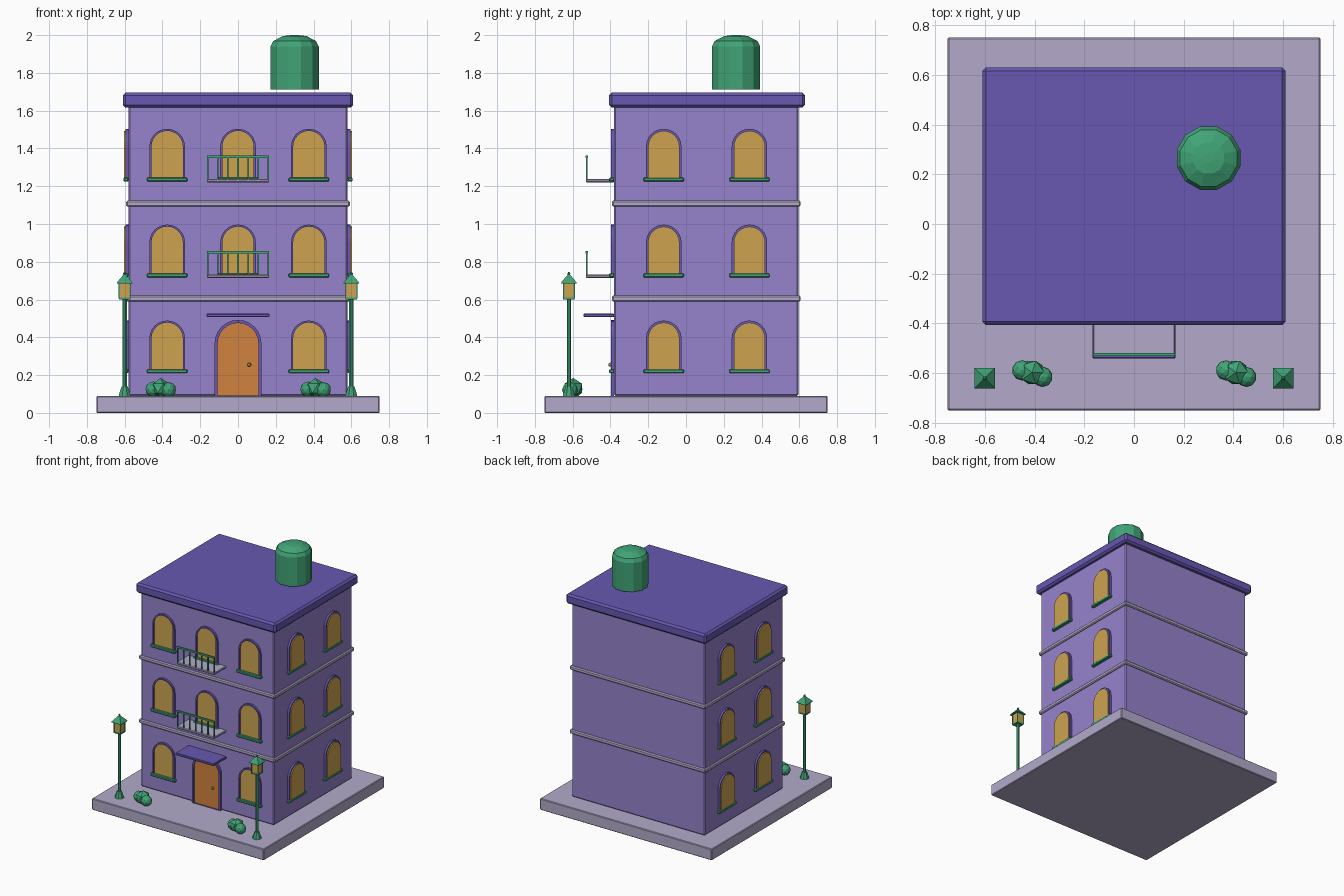
import bpy, bmesh, math
from mathutils import Matrix, Vector

if "Cube" in bpy.data.objects:
    bpy.data.objects.remove(bpy.data.objects["Cube"])


def material(name, r, g, b):
    lin = [(c / 255 / 12.92) if c < 11 else ((c / 255 + 0.055) / 1.055) ** 2.4 for c in (r, g, b)]
    m = bpy.data.materials.new(name)
    m.use_nodes = True
    m.diffuse_color = (*lin, 1)
    m.node_tree.nodes["Principled BSDF"].inputs["Base Color"].default_value = (*lin, 1)
    return m


WALL = material("lilac wall", 150, 130, 204)
TRIM = material("violet trim", 104, 88, 178)
STONE = material("pale stone", 179, 170, 203)
GLOW = material("amber glass", 205, 164, 80)
WOOD = material("orange wood", 208, 132, 62)
GREEN = material("green", 64, 164, 118)
FRONT, BACK, SIDE = -0.38, 0.595, 0.58
GROUND = 0.09


def finish(name, bm, mat, matrix=Matrix(), bevel=0):
    bmesh.ops.recalc_face_normals(bm, faces=bm.faces)
    mesh = bpy.data.meshes.new(name)
    bm.to_mesh(mesh)
    bm.free()
    mesh.materials.append(mat)
    ob = bpy.data.objects.new(name, mesh)
    ob.matrix_world = matrix
    bpy.context.collection.objects.link(ob)
    if bevel:
        mod = ob.modifiers.new("soft edges", "BEVEL")
        mod.width, mod.segments = bevel, 1
    return ob


def box(name, x, y, z, mat, bevel=0, matrix=Matrix()):
    """Box spanning the (low, high) pairs x, y and z."""
    bm = bmesh.new()
    bmesh.ops.create_cube(bm, size=1)
    for v in bm.verts:
        v.co = Vector([a + (b - a) * (c + 0.5) for (a, b), c in zip((x, y, z), v.co)])
    return finish(name, bm, mat, matrix, bevel)


def lathe(name, profile, sides, mat, at, turn=0.0):
    """Stack of rings from (radius, height) pairs, capped at both ends."""
    bm = bmesh.new()
    rings = []
    for r, z in profile:
        angles = [turn + math.tau * i / sides for i in range(sides)]
        rings.append([bm.verts.new((r * math.cos(a), r * math.sin(a), z)) for a in angles])
    for low, high in zip(rings, rings[1:]):
        for i in range(sides):
            j = (i + 1) % sides
            bm.faces.new((low[i], low[j], high[j], high[i]))
    bm.faces.new(rings[0])
    bm.faces.new(rings[-1])
    return finish(name, bm, mat, Matrix.Translation(at))


def arch_points(half, bottom, top, steps=12):
    spring = top - half
    pts = [(-half, bottom), (half, bottom)]
    for i in range(steps + 1):
        a = math.pi * i / steps
        pts.append((half * math.cos(a), spring + half * math.sin(a)))
    return pts


def arch_panel(name, half, bottom, top, depth, mat, matrix):
    bm = bmesh.new()
    face = bm.faces.new([bm.verts.new((u, 0, v)) for u, v in arch_points(half, bottom, top)])
    out = bmesh.ops.extrude_face_region(bm, geom=[face])["geom"]
    moved = [g for g in out if isinstance(g, bmesh.types.BMVert)]
    bmesh.ops.translate(bm, vec=(0, -depth, 0), verts=moved)
    return finish(name, bm, mat, matrix)


def arch_frame(name, half, bottom, top, width, sill, depth, mat, matrix):
    bm = bmesh.new()
    outer = arch_points(half, bottom, top)
    inner = arch_points(half - width, bottom + sill, top - width)
    loops = [[bm.verts.new((u, d, v)) for u, v in pts]
             for pts, d in ((outer, 0), (outer, -depth), (inner, -depth), (inner, 0))]
    n = len(outer)
    for k in range(4):
        a, b = loops[k], loops[(k + 1) % 4]
        for i in range(n):
            j = (i + 1) % n
            bm.faces.new((a[i], a[j], b[j], b[i]))
    return finish(name, bm, mat, matrix)


def window(name, z, matrix, glass_depth):
    """Arched window whose sill top is at height z."""
    arch_frame(name + "_frame", 0.094, z, z + 0.267, 0.011, 0.006, 0.016, TRIM, matrix)
    arch_panel(name + "_glass", 0.083, z, z + 0.256, glass_depth, GLOW, matrix)
    box(name + "_sill", (-0.107, 0.107), (-0.027, 0), (z - 0.012, z + 0.008), GREEN, 0.004, matrix)


# Ground slab and main block
box("pavement", (-0.75, 0.75), (-0.75, 0.75), (0, GROUND), STONE, 0.005)
box("building_walls", (-SIDE, SIDE), (FRONT, BACK), (GROUND, 1.64), WALL, 0.008)
box("roof_slab", (-0.61, 0.61), (FRONT - 0.027, BACK + 0.035), (1.617, 1.695), TRIM, 0.014)
for i, z in enumerate((0.605, 1.108)):
    box(f"floor_band_{i + 1}", (-0.592, 0.592), (FRONT - 0.012, BACK + 0.012),
        (z - 0.016, z + 0.016), STONE, 0.007)

# Windows on the front and both sides
for floor, z in enumerate((0.222, 0.73, 1.237)):
    for x in (-0.375, 0, 0.375):
        if x or floor:
            window(f"front_window_{floor + 1}", z, Matrix.Translation((x, FRONT, 0)), 0.008)
    for s, label in ((1, "left"), (-1, "right")):
        for y in (-0.118, 0.336):
            place = Matrix.Translation((s * SIDE, y, 0)) @ Matrix.Rotation(s * math.pi / 2, 4, "Z")
            window(f"{label}_window_{floor + 1}", z, place, 0.024)

# Door with canopy
door_at = Matrix.Translation((0, FRONT, 0))
arch_frame("door_frame", 0.124, GROUND, 0.492, 0.016, 0.003, 0.018, TRIM, door_at)
arch_panel("door", 0.108, GROUND, 0.476, 0.01, WOOD, door_at)
bm = bmesh.new()
bmesh.ops.create_icosphere(bm, subdivisions=2, radius=0.011)
finish("door_knob", bm, GLOW, Matrix.Translation((0.06, FRONT - 0.02, 0.255)))
box("door_canopy", (-0.167, 0.167), (-0.542, FRONT), (0.507, 0.526), TRIM, 0.004)

# Balconies with railings
for floor, z in enumerate((0.715, 1.22)):
    n = f"balcony_{floor + 1}"
    box(n + "_slab", (-0.165, 0.165), (-0.53, FRONT), (z, z + 0.017), STONE, 0.004)
    box(n + "_rail", (-0.165, 0.165), (-0.531, -0.519), (z + 0.13, z + 0.142), GREEN)
    for i in range(7):
        x = (i - 3) * 0.053
        box(n + "_baluster", (x - 0.004, x + 0.004), (-0.529, -0.521), (z + 0.01, z + 0.135), GREEN)

# Rooftop tank
lathe("roof_tank", [(0.132, 1.713), (0.132, 1.94), (0.118, 1.968), (0.065, 1.995), (0.02, 2.0)],
      12, GREEN, (0.3, 0.265, 0), math.pi / 12)

# Street lamps
for s in (-1, 1):
    at = Vector((s * 0.6, -0.62, 0))
    lathe("lamp_foot", [(0.034, GROUND), (0.03, 0.105), (0.018, 0.14)], 8, GREEN, at, math.pi / 8)
    lathe("lamp_post", [(0.012, 0.13), (0.012, 0.61)], 8, GREEN, at, math.pi / 8)
    quarter, root = math.pi / 4, math.sqrt(2)
    lathe("lamp_lantern", [(0.028 * root, 0.607), (0.028 * root, 0.69)], 4, GLOW, at, quarter)
    lathe("lamp_plate", [(0.03 * root, 0.6), (0.03 * root, 0.61)], 4, GREEN, at, quarter)
    for cx in (-0.028, 0.028):
        for cy in (-0.028, 0.028):
            lathe("lamp_corner", [(0.005, 0.605), (0.005, 0.69)], 4, GREEN, at + Vector((cx, cy, 0)), quarter)
    lathe("lamp_cap", [(0.041 * root, 0.685), (0.04 * root, 0.692), (0.008, 0.732)], 4, GREEN, at, quarter)
    lathe("lamp_finial", [(0.005, 0.728), (0.009, 0.737), (0.004, 0.746)], 6, GREEN, at)

# Bushes, each a cluster of faceted balls
for side in (-0.41, 0.41):
    for dx, dy, r, z, detail in ((-0.04, 0.008, 0.041, 0.125, 2), (0, 0, 0.055, 0.13, 1),
                                 (0.042, -0.018, 0.041, 0.122, 2)):
        bm = bmesh.new()
        bmesh.ops.create_icosphere(bm, subdivisions=detail, radius=r)
        finish("bush", bm, GREEN, Matrix.Translation((side + dx, -0.597 + dy, z)))
